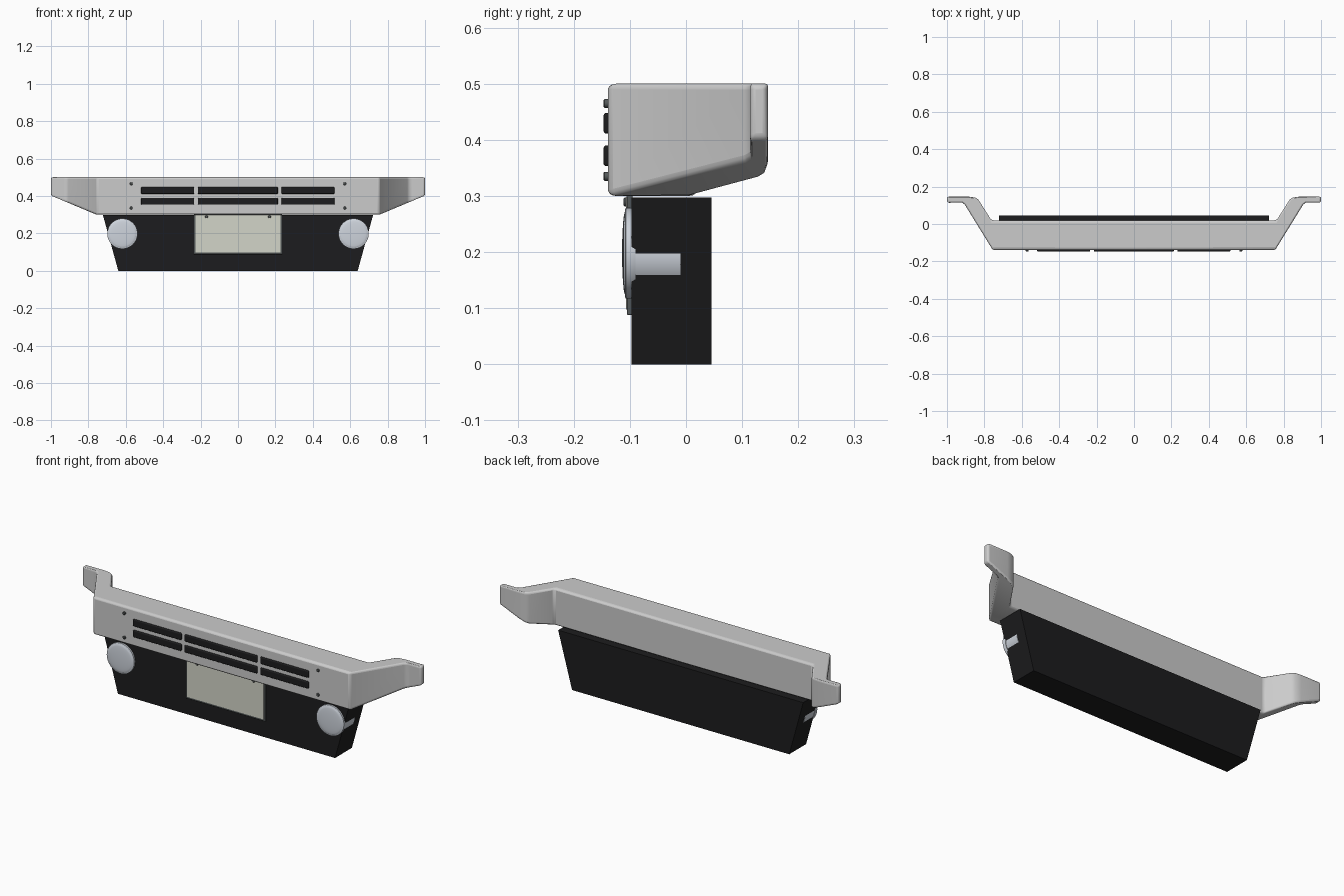
import bpy, bmesh, math
from mathutils import Vector

if "Cube" in bpy.data.objects:
    bpy.data.objects.remove(bpy.data.objects["Cube"])


def material(name, rgb):
    m = bpy.data.materials.new(name)
    m.diffuse_color = (*rgb, 1)
    m.use_nodes = True
    m.node_tree.nodes["Principled BSDF"].inputs["Base Color"].default_value = m.diffuse_color
    return m


BLACK = material("matte_black", (0.012, 0.012, 0.013))
DARK = material("dark_grey", (0.09, 0.10, 0.10))
CREAM = material("cream", (0.65, 0.66, 0.58))
LENS = material("lens_white", (0.62, 0.66, 0.72))


def make(name, verts, faces, mat=None, mirror=False, bevel=0, segments=3, smooth=35):
    me = bpy.data.meshes.new(name)
    me.from_pydata(verts, [], faces)
    bm = bmesh.new()
    bm.from_mesh(me)
    bmesh.ops.recalc_face_normals(bm, faces=bm.faces)
    bm.to_mesh(me)
    bm.free()
    ob = bpy.data.objects.new(name, me)
    bpy.context.collection.objects.link(ob)
    if mat:
        me.materials.append(mat)
    if mirror:
        ob.modifiers.new("mirror", 'MIRROR')
    if bevel:
        b = ob.modifiers.new("bevel", 'BEVEL')
        b.width, b.segments, b.limit_method = bevel, segments, 'ANGLE'
        b.angle_limit = math.radians(40)
    bpy.ops.object.select_all(action='DESELECT')
    ob.select_set(True)
    bpy.context.view_layer.objects.active = ob
    bpy.ops.object.shade_smooth_by_angle(angle=math.radians(smooth))
    return ob


def prism(name, outline, y0, y1, **kw):
    """Extrude an x/z outline along y."""
    n = len(outline)
    verts = [(x, y, z) for y in (y0, y1) for x, z in outline]
    faces = [tuple(range(n)), tuple(range(n, 2 * n))]
    faces += [(i, (i + 1) % n, n + (i + 1) % n, n + i) for i in range(n)]
    return make(name, verts, faces, **kw)


def box(name, x0, x1, y0, y1, z0, z1, **kw):
    return prism(name, [(x0, z0), (x1, z0), (x1, z1), (x0, z1)], y0, y1, **kw)


def lathe(name, profile, cx, cz, n=48, **kw):
    """Revolve (radius, y) points about an axis along y; both ends are capped."""
    verts = [(cx + r * math.cos(2 * math.pi * i / n), y, cz + r * math.sin(2 * math.pi * i / n))
             for r, y in profile for i in range(n)]
    rings = len(profile)
    faces = [(k * n + i, k * n + (i + 1) % n, (k + 1) * n + (i + 1) % n, (k + 1) * n + i)
             for k in range(rings - 1) for i in range(n)]
    faces += [tuple(range(n)), tuple(range((rings - 1) * n, rings * n))]
    return make(name, verts, faces, mirror=True, **kw)


# Bumper bar: half built from front/back point pairs in plan, swept back at the wings
stations = [((0, -0.139), (0, 0.02)),
            ((0.755, -0.139), (0.762, 0.02)),
            ((0.905, 0.104), (0.832, 0.130)),
            ((0.918, 0.114), (0.848, 0.141)),
            ((0.932, 0.114), (0.882, 0.146)),
            ((1.0, 0.114), (1.0, 0.146))]


def floor_z(x):
    return 0.3 + max(0, x - 0.757) * 0.42


verts, faces = [], []
for front, back in stations:
    verts += [(*front, floor_z(front[0])), (*front, 0.5), (*back, 0.5), (*back, floor_z(back[0]))]
for s in range(len(stations) - 1):
    for i in range(4):
        j = (i + 1) % 4
        faces.append((4 * s + i, 4 * s + j, 4 * s + 4 + j, 4 * s + 4 + i))
e = 4 * (len(stations) - 1)
faces.append((e, e + 1, e + 2, e + 3))
make("bumper_bar", verts, faces, mirror=True, bevel=0.01, smooth=40)

# Lower black valance
prism("lower_valance", [(-0.64, 0), (0.64, 0), (0.722, 0.297), (-0.722, 0.297)],
      -0.097, 0.045, mat=BLACK)

# Vent slats, two rows of three
for row, z in enumerate((0.353, 0.411)):
    for col, (x0, x1) in enumerate(((-0.518, -0.234), (-0.215, 0.213), (0.232, 0.516))):
        box(f"vent_slat_{row}_{col}", x0, x1, -0.147, -0.13, z, z + 0.037,
            mat=BLACK, bevel=0.005)

# Bumper bolts
for k, z in enumerate((0.335, 0.465)):
    lathe(f"bumper_bolt_{k}", [(0.008, -0.13), (0.008, -0.145), (0.006, -0.147)], 0.571, z,
          n=16, mat=DARK)

# Fog lamps: housing, rim and domed lens
lathe("lamp_housing", [(0.0765, -0.01), (0.0765, -0.1)], 0.618, 0.198, mat=LENS)
lathe("lamp_rim", [(0.079, -0.09), (0.081, -0.099), (0.081, -0.107), (0.078, -0.109)],
      0.618, 0.198, mat=LENS)
dome = [(0.075, -0.107)] + [(0.075 * math.cos(a), -0.108 - 0.006 * math.sin(a))
                            for a in [math.radians(d) for d in (0, 15, 30, 45, 60, 75, 87)]]
lathe("lamp_lens", dome, 0.618, 0.198, mat=LENS, smooth=60)

# Blank number plate with frame and two bolts
box("plate_frame", -0.235, 0.235, -0.105, -0.095, 0.088, 0.3, mat=DARK, bevel=0.002)
box("plate_face", -0.226, 0.226, -0.107, -0.1, 0.098, 0.299, mat=CREAM)
lathe("plate_bolt", [(0.008, -0.1), (0.008, -0.109), (0.006, -0.111)], 0.168, 0.289, n=16, mat=DARK)
